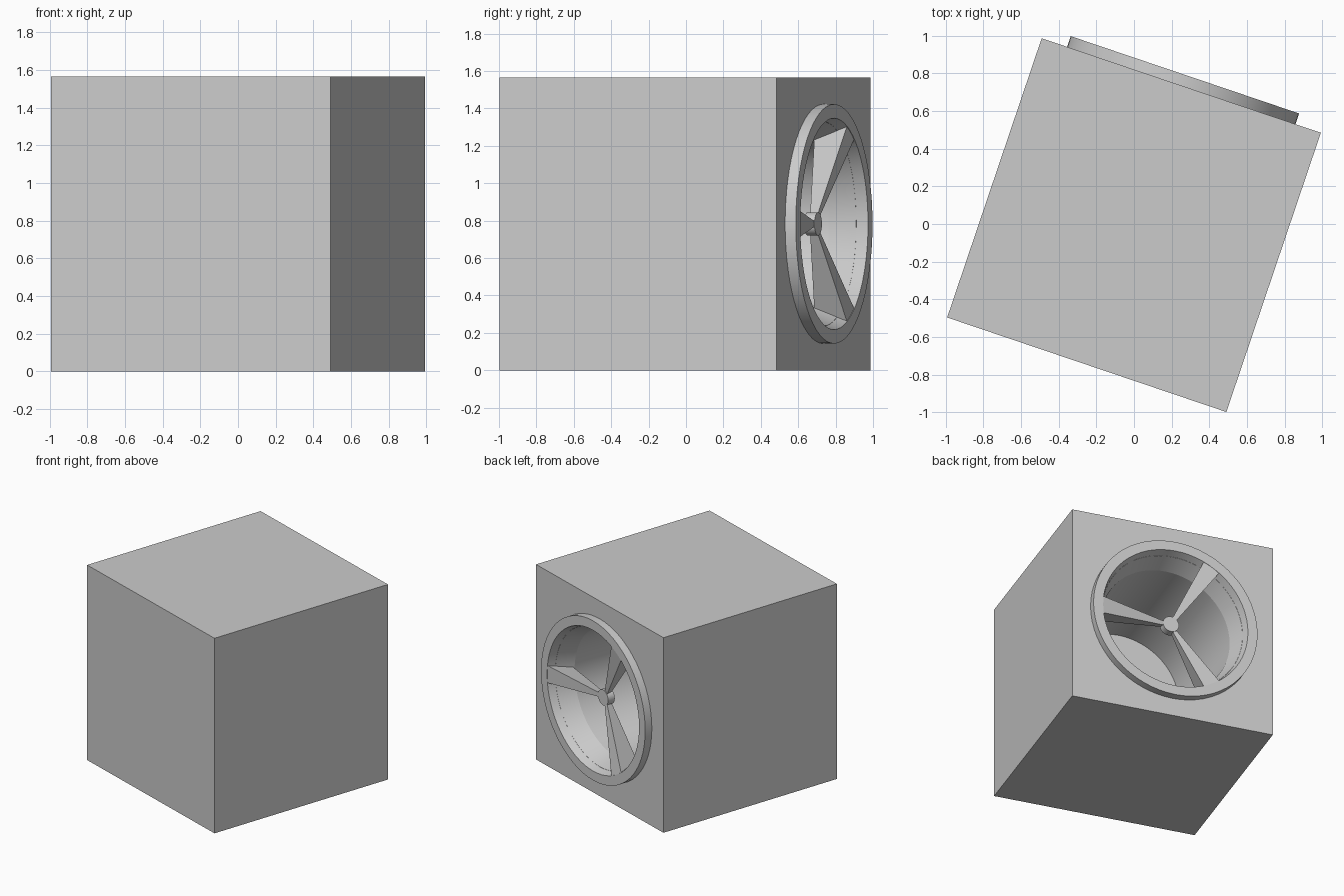
import bpy, bmesh, math
from mathutils import Matrix, Vector

if "Cube" in bpy.data.objects:
    bpy.data.objects.remove(bpy.data.objects["Cube"])

S = 1.565                      # cube side
FRONT = S / 2 + 0.06           # local y of the ring's outer face
SEG = 64
PLACE = Matrix.Translation((0, -0.006, S / 2)) @ Matrix.Rotation(math.radians(-18.7), 4, 'Z')


def finish(name, bm):
    bmesh.ops.recalc_face_normals(bm, faces=bm.faces[:])
    me = bpy.data.meshes.new(name)
    bm.to_mesh(me)
    bm.free()
    ob = bpy.data.objects.new(name, me)
    bpy.context.collection.objects.link(ob)
    ob.matrix_world = PLACE
    return ob


def activate(ob):
    bpy.ops.object.select_all(action='DESELECT')
    ob.select_set(True)
    bpy.context.view_layer.objects.active = ob


def smooth(ob):
    activate(ob)
    bpy.ops.object.shade_smooth_by_angle(angle=math.radians(10))


def lathe(name, profile, closed=False):
    """Turn (radius, depth) points about the local y axis; closed = ring, otherwise capped solid."""
    bm = bmesh.new()
    loops = []
    for r, d in profile:
        loops.append([bm.verts.new((r * math.cos(2 * math.pi * i / SEG), FRONT - d,
                                    r * math.sin(2 * math.pi * i / SEG))) for i in range(SEG)])
    pairs = list(zip(loops, loops[1:]))
    if closed:
        pairs.append((loops[-1], loops[0]))
    else:
        bm.faces.new(loops[0])
        bm.faces.new(loops[-1])
    for a, b in pairs:
        for i in range(SEG):
            j = (i + 1) % SEG
            bm.faces.new((a[i], a[j], b[j], b[i]))
    return finish(name, bm)


# cube housing with a deep flared round opening in the back
bm = bmesh.new()
bmesh.ops.create_cube(bm, size=S)
housing = finish("housing", bm)
cutter = lathe("opening_cutter", [(0.585, -0.06), (0.50, 0.20), (0.47, 1.14)])
cutter.hide_render = True
mod = housing.modifiers.new("opening", 'BOOLEAN')
mod.operation = 'DIFFERENCE'
mod.solver = 'EXACT'
mod.object = cutter
activate(housing)
bpy.ops.object.modifier_apply(modifier=mod.name)
bpy.data.objects.remove(cutter, do_unlink=True)
smooth(housing)

# raised ring around the opening
smooth(lathe("rim_ring", [(0.64, 0), (0.64, 0.07), (0.544, 0.07), (0.565, 0)], closed=True))

# small round hub, set back from the ring
smooth(lathe("hub", [(0.062, 0.09), (0.062, 0.15)]))

# three tapered spokes, wide at the ring and narrow at the hub
for k in range(3):
    ang = 2 * math.pi * k / 3
    rot = Matrix.Rotation(-ang, 3, 'Y')
    bm = bmesh.new()
    ends = []
    for r, back_r, half, near, far in ((0.57, 0.51, 0.07, 0.001, 0.19), (0.03, 0.03, 0.014, 0.10, 0.14)):
        ends.append([bm.verts.new(rot @ Vector(p)) for p in (
            (r, FRONT - near, -half), (r, FRONT - near, half),
            (back_r, FRONT - far, half * 0.4), (back_r, FRONT - far, -half * 0.4))])
    a, b = ends
    bm.faces.new(a)
    bm.faces.new(b)
    for i in range(4):
        j = (i + 1) % 4
        bm.faces.new((a[i], a[j], b[j], b[i]))
    finish(f"spoke_{k + 1}", bm)
